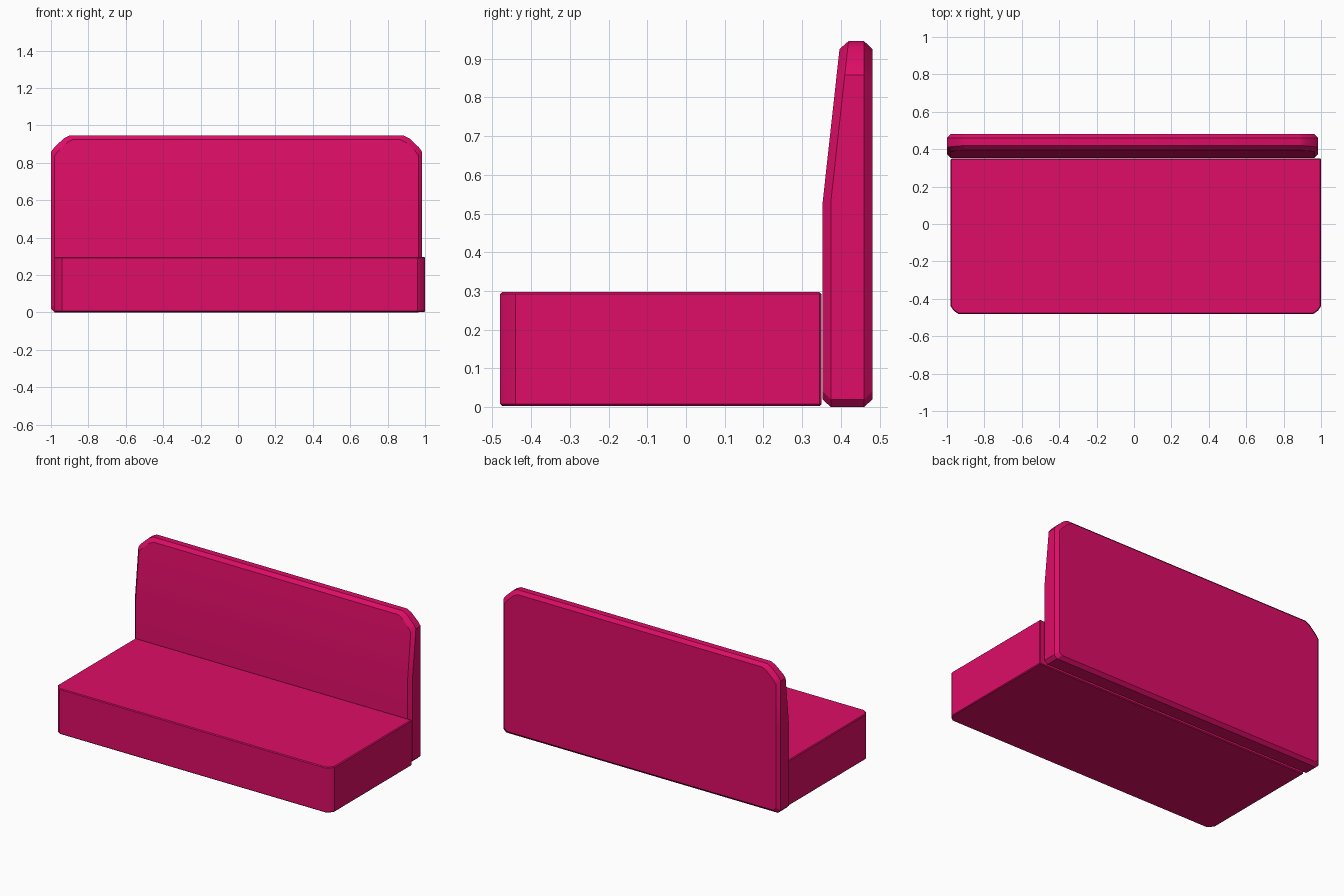
import bpy, bmesh, math

cube = bpy.data.objects.get("Cube")
if cube:
    bpy.data.objects.remove(cube, do_unlink=True)

pink = bpy.data.materials.new("raspberry pink")
colour = (0.73, 0.004, 0.135, 1)
pink.use_nodes = True
pink.diffuse_color = colour
pink.node_tree.nodes["Principled BSDF"].inputs["Base Color"].default_value = colour


def finish(bm, name):
    bmesh.ops.recalc_face_normals(bm, faces=bm.faces)
    mesh = bpy.data.meshes.new(name)
    bm.to_mesh(mesh)
    bm.free()
    mesh.materials.append(pink)
    obj = bpy.data.objects.new(name, mesh)
    bpy.context.collection.objects.link(obj)
    bpy.ops.object.select_all(action='DESELECT')
    obj.select_set(True)
    bpy.context.view_layer.objects.active = obj
    bpy.ops.object.shade_smooth_by_angle(angle=math.radians(30))
    return obj


# Seat block: rounded front corners, fine bevel on every hard edge
bm = bmesh.new()
bmesh.ops.create_cube(bm, size=1)
for v in bm.verts:
    v.co.x = 0.01 + v.co.x * 1.98
    v.co.y = -0.065 + v.co.y * 0.83
    v.co.z = 0.15 + v.co.z * 0.294
corners = [e for e in bm.edges if all(v.co.y < -0.4 for v in e.verts)
           and abs(e.verts[0].co.x - e.verts[1].co.x) < 0.01]
bmesh.ops.bevel(bm, geom=corners, offset=0.04, segments=2, profile=0.35,
                affect='EDGES')
sharp = [e for e in bm.edges if e.calc_face_angle(0) > math.radians(50)]
bmesh.ops.bevel(bm, geom=sharp, offset=0.005, segments=1, affect='EDGES')
finish(bm, "seat")


# Backrest: chamfered slab whose upper front leans back
def outline(inset):
    w = 0.9925 - inset
    top, bottom = 0.945 - inset, inset
    half = [(w - 0.02, bottom), (w, bottom + 0.02), (w, top - 0.087),
            (w - 0.017, top - 0.063), (w - 0.068, top - 0.015),
            (w - 0.098, top)]
    return half + [(-x, z) for x, z in reversed(half)]


bm = bmesh.new()
rings = [[bm.verts.new((x - 0.0075, y, z)) for x, z in outline(inset)]
         for y, inset in ((0.353, 0.02), (0.374, 0), (0.46, 0), (0.481, 0.02))]
for a, b in zip(rings, rings[1:]):
    for i in range(len(a)):
        j = (i + 1) % len(a)
        bm.faces.new((a[i], a[j], b[j], b[i]))
bm.faces.new(rings[0])
bm.faces.new(rings[-1])
lean_start = 0.53
bmesh.ops.bisect_plane(bm, geom=bm.verts[:] + bm.edges[:] + bm.faces[:],
                       plane_co=(0, 0, lean_start), plane_no=(0, 0, 1))
for v in bm.verts:
    if v.co.y < 0.4 and v.co.z > lean_start:
        v.co.y += (v.co.z - lean_start) * 0.11
finish(bm, "backrest")
